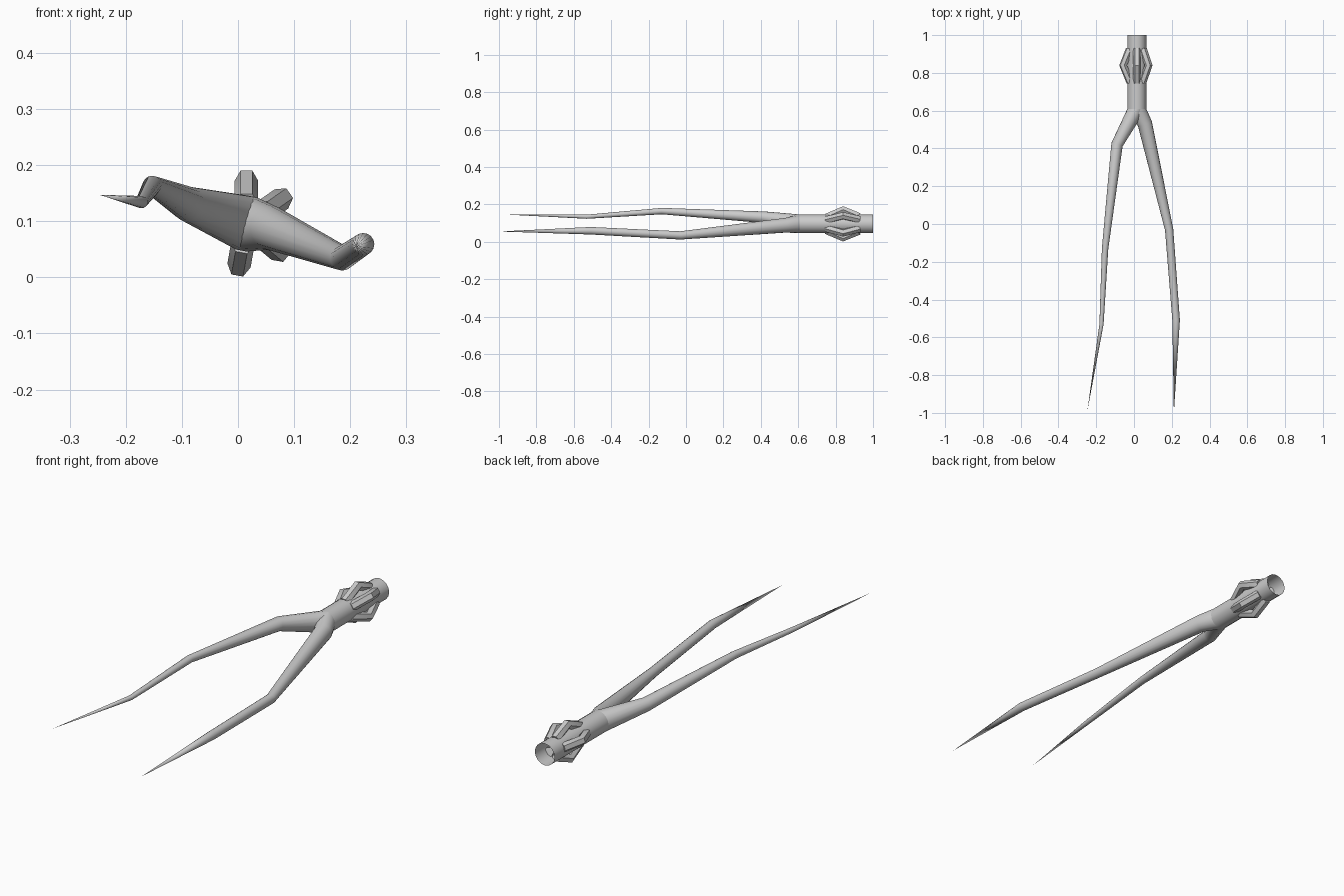
import bpy, bmesh
from math import cos, sin, pi, radians
from mathutils import Vector

if "Cube" in bpy.data.objects:
    bpy.data.objects.remove(bpy.data.objects["Cube"])


def loft(name, path, sides, start=None, spin=0.0, up=(0, 0, 1), caps=False, angle=40):
    """Skin rings along a path of (x, y, z, radius); zero radius makes a point."""
    pts = [Vector(p[:3]) for p in path]
    bm = bmesh.new()
    rings = []
    for i, p in enumerate(pts):
        a = (p - pts[i - 1]).normalized() if i else Vector((0, 0, 0))
        b = (pts[i + 1] - p).normalized() if i < len(pts) - 1 else Vector((0, 0, 0))
        t = (a + b).normalized()
        if i == 0 and start:
            t = Vector(start)
        side = t.cross(Vector(up)).normalized()
        top = side.cross(t)
        r = path[i][3]
        if r == 0:
            rings.append([bm.verts.new(p)] * sides)
            continue
        rings.append([bm.verts.new(p + r * (cos(2 * pi * k / sides + spin) * side
                                            + sin(2 * pi * k / sides + spin) * top))
                      for k in range(sides)])
    for r0, r1 in zip(rings, rings[1:]):
        for k in range(sides):
            n = (k + 1) % sides
            f = [r0[k], r0[n], r1[n], r1[k]]
            bm.faces.new(list(dict.fromkeys(f)))
    if caps:
        bm.faces.new(rings[0])
        bm.faces.new(rings[-1])
    bmesh.ops.recalc_face_normals(bm, faces=bm.faces)
    me = bpy.data.meshes.new(name)
    bm.to_mesh(me)
    bm.free()
    ob = bpy.data.objects.new(name, me)
    bpy.context.collection.objects.link(ob)
    bpy.ops.object.select_all(action='DESELECT')
    bpy.context.view_layer.objects.active = ob
    ob.select_set(True)
    bpy.ops.object.shade_smooth_by_angle(angle=radians(angle))
    return ob


CX, CZ, R = 0.015, 0.096, 0.05
FORK = (CX, 0.61, CZ, R)

# Open-ended trunk
loft("trunk", [(CX, 1.0, CZ, R), FORK], 16)

# Two tapering prongs growing out of the trunk end
loft("left_prong", [FORK, (-0.09, 0.42, 0.131, 0.031), (-0.153, -0.13, 0.164, 0.017),
                    (-0.172, -0.53, 0.134, 0.011), (-0.247, -0.99, 0.147, 0)],
     16, start=(0, -1, 0))
loft("right_prong", [FORK, (0.058, 0.53, 0.088, 0.039), (0.186, -0.03, 0.034, 0.022),
                     (0.223, -0.51, 0.059, 0.020), (0.211, -1.0, 0.055, 0)],
     16, start=(0, -1, 0))

# Bent six-sided rods arching around the trunk
for i, deg in enumerate((90, 35, -40, -100, 163)):
    c, s = cos(radians(deg)), sin(radians(deg))
    arch = [(CX + c * d, y, CZ + s * d, 0.021)
            for y, d in ((0.75, 0.036), (0.84, 0.076), (0.925, 0.040))]
    loft(f"arched_rod_{i + 1}", arch, 6, up=(c, 0, s), caps=True, angle=30)
